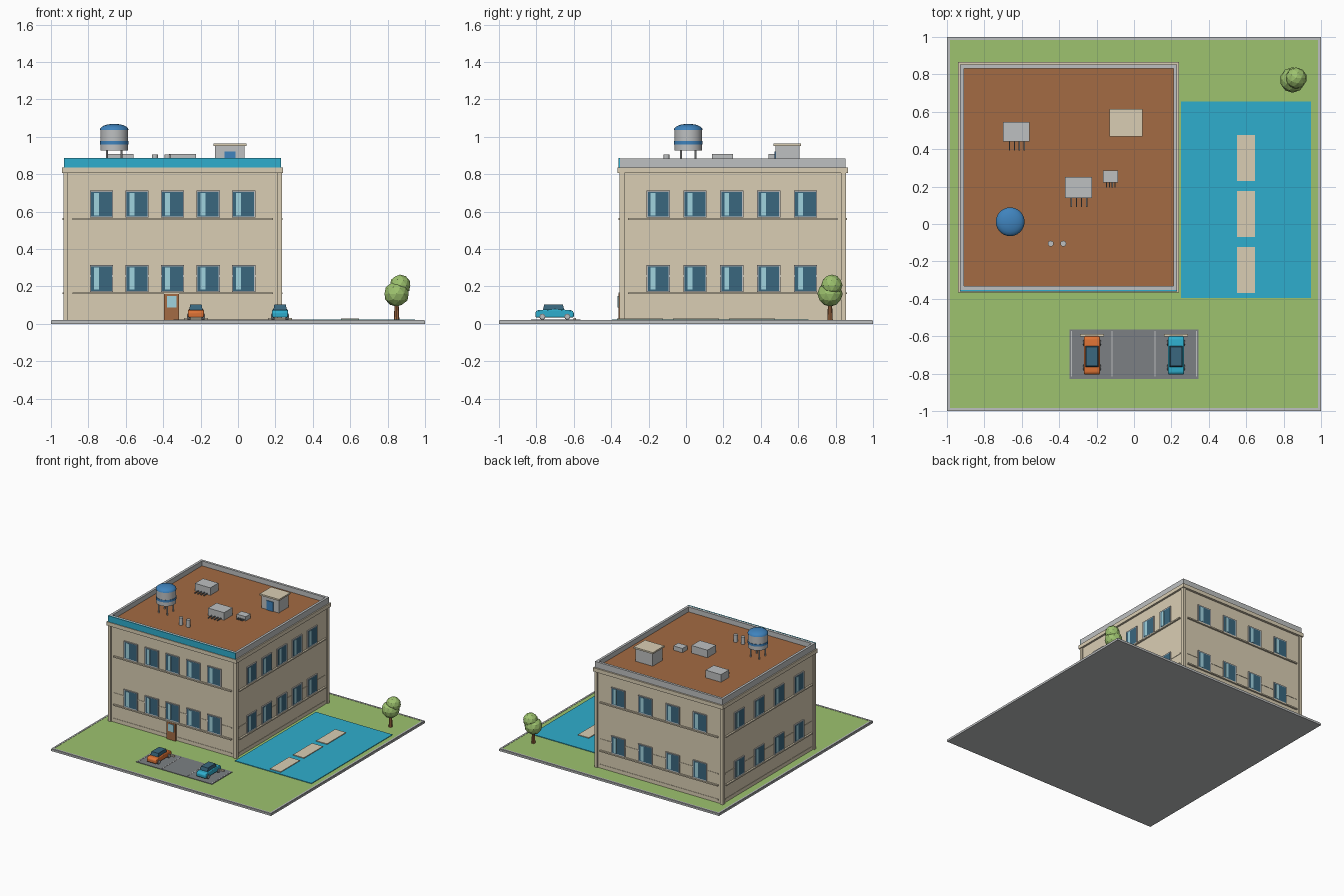
import bpy, bmesh, math
from mathutils import Matrix, Vector

if "Cube" in bpy.data.objects:
    bpy.data.objects.remove(bpy.data.objects["Cube"], do_unlink=True)


def material(name, hex_code):
    rgb = [int(hex_code[i:i + 2], 16) / 255 for i in (0, 2, 4)]
    col = [c / 12.92 if c < 0.04045 else ((c + 0.055) / 1.055) ** 2.4 for c in rgb] + [1]
    m = bpy.data.materials.new(name)
    m.use_nodes = True
    m.diffuse_color = col
    m.node_tree.nodes["Principled BSDF"].inputs["Base Color"].default_value = col
    return m


BEIGE = material("beige plaster", "DACEB4")
TEAL = material("teal", "2FAECD")
BROWN = material("brown", "A36B43")
GREEN = material("green", "9DC26E")
GREY = material("light grey", "BEC0C1")
DARK = material("dark grey", "7C8083")
GLASS = material("dark glass", "3A677E")
PALE = material("pale glass", "A0D3DF")
BLUE = material("blue", "3F83BD")
ORANGE = material("orange", "DE7335")


def finish(name, bm, *mats):
    me = bpy.data.meshes.new(name)
    bmesh.ops.recalc_face_normals(bm, faces=bm.faces)
    bm.to_mesh(me)
    bm.free()
    for m in mats:
        me.materials.append(m)
    ob = bpy.data.objects.new(name, me)
    bpy.context.collection.objects.link(ob)
    return ob


def box(name, x, y, z, mat, taper=1.0):
    """Box from three (min, max) ranges; taper shrinks the top."""
    bm = bmesh.new()
    bmesh.ops.create_cube(bm, size=1)
    mid = [(r[0] + r[1]) / 2 for r in (x, y, z)]
    dim = [r[1] - r[0] for r in (x, y, z)]
    for v in bm.verts:
        k = taper if v.co.z > 0 else 1
        v.co = Vector((mid[0] + v.co.x * dim[0] * k, mid[1] + v.co.y * dim[1] * k,
                       mid[2] + v.co.z * dim[2]))
    return finish(name, bm, mat)


def cylinder(name, at, r, h, mat, sides=16, axis="Z", r2=None):
    bm = bmesh.new()
    bmesh.ops.create_cone(bm, cap_ends=True, segments=sides, radius1=r,
                          radius2=r if r2 is None else r2, depth=h)
    if axis == "X":
        bmesh.ops.rotate(bm, matrix=Matrix.Rotation(math.pi / 2, 3, "Y"), verts=bm.verts)
    bmesh.ops.translate(bm, vec=at, verts=bm.verts)
    return finish(name, bm, mat)


def smooth(ob):
    for o in bpy.context.selected_objects:
        o.select_set(False)
    ob.select_set(True)
    bpy.context.view_layer.objects.active = ob
    bpy.ops.object.shade_smooth_by_angle(angle=math.radians(35))


# Ground slab, lawn and kerb
box("ground_slab", (-1, 1), (-1, 1), (0, 0.014), GREY)
box("lawn", (-0.985, 0.985), (-0.985, 0.985), (0.01, 0.018), GREEN)
for s in (-1, 1):
    a, b = sorted((s * 0.983, s * 0.997))
    box("kerb_side", (a, b), (-0.997, 0.997), (0.01, 0.02), GREY)
    box("kerb_end", (-0.983, 0.983), (a, b), (0.01, 0.02), GREY)

# Building shell
X0, X1, Y0, Y1 = -0.924, 0.224, -0.346, 0.846
box("walls", (X0, X1), (Y0, Y1), (0.015, 0.81), BEIGE)
for x in (X0 - 0.01, X1 - 0.016):
    for y in (Y0 - 0.01, Y1 - 0.016):
        box("corner_pillar", (x, x + 0.026), (y, y + 0.026), (0.015, 0.806), BEIGE)
box("cornice", (-0.94, 0.24), (-0.365, 0.865), (0.805, 0.836), BEIGE)
box("roof", (-0.92, 0.22), (-0.345, 0.845), (0.83, 0.845), BROWN)
PZ = (0.834, 0.885)
for x in (-0.93, 0.21):
    box("parapet_side", (x, x + 0.02), (-0.352, 0.852), PZ, GREY)
for y in (-0.352, 0.832):
    box("parapet_end", (-0.91, 0.21), (y, y + 0.02), PZ, GREY)
box("front_fascia", (-0.93, 0.23), (-0.36, -0.352), (0.836, 0.886), TEAL)

# Wall ledges and thin bands on all four sides
for z, t, out, name in ((0.56, 0.005, 0.014, "ledge"), (0.163, 0.005, 0.014, "ledge"),
                        (0.255, 0.005, 0.003, "band"), (0.045, 0.005, 0.003, "band")):
    zr = (z - t, z + t)
    for a, b in ((Y0 - out, Y0), (Y1, Y1 + out)):
        box(name, (X0 + 0.038, X1 - 0.038), (a, b), zr, BEIGE)
    for a, b in ((X0 - out, X0), (X1, X1 + out)):
        box(name, (a, b), (Y0 + 0.035, Y1 - 0.035), zr, BEIGE)


# Window: frame with recessed glass and a pale reflection strip
def window_mesh():
    bm = bmesh.new()
    bmesh.ops.create_cube(bm, size=1)
    bmesh.ops.scale(bm, vec=(0.125, 0.018, 0.145), verts=bm.verts)
    bm.normal_update()
    face = min(bm.faces, key=lambda f: f.calc_center_median().y)
    bmesh.ops.inset_region(bm, faces=[face], thickness=0.01, depth=-0.002)
    face.material_index = 1
    strip = bmesh.ops.create_cube(bm, size=1)["verts"]
    bmesh.ops.scale(bm, vec=(0.026, 0.003, 0.12), verts=strip)
    bmesh.ops.translate(bm, vec=(-0.027, -0.007, 0), verts=strip)
    for f in {f for v in strip for f in v.link_faces}:
        f.material_index = 2
    return finish("window", bm, GREY, GLASS, PALE)


first = window_mesh()
win = first.data
bpy.data.objects.remove(first)
cx, cy = -0.35, 0.245
walls = (("front", 5, 0.19, cx, Y0, 0), ("right_side", 5, 0.197, X1, cy, 90),
         ("back", 4, 0.248, cx, Y1, 180), ("left_side", 4, 0.258, X0, cy, 270))
for wall, count, step, x, y, deg in walls:
    for z in (0.242, 0.64):
        for i in range(count):
            u = (i - (count - 1) / 2) * step
            ob = bpy.data.objects.new(wall + "_window", win)
            a = math.radians(deg)
            ob.location = (x + u * math.cos(a), y + u * math.sin(a), z)
            ob.rotation_euler.z = a
            bpy.context.collection.objects.link(ob)

# Entrance door
box("front_door", (-0.395, -0.315), (-0.362, Y0), (0.015, 0.16), BROWN)
box("door_glass", (-0.38, -0.33), (-0.366, -0.36), (0.088, 0.148), PALE)

# Water tank
tx, ty = -0.662, 0.012
for i in range(4):
    a = math.pi / 4 + i * math.pi / 2
    cylinder("tank_leg", (tx + 0.055 * math.cos(a), ty + 0.055 * math.sin(a), 0.885),
             0.006, 0.09, GREY, 8)
smooth(cylinder("tank_body", (tx, ty, 0.983), 0.074, 0.115, GREY, 24))
smooth(cylinder("tank_band", (tx, ty, 0.968), 0.077, 0.018, BLUE, 24))
bm = bmesh.new()
bmesh.ops.create_uvsphere(bm, u_segments=24, v_segments=12, radius=1)
bmesh.ops.bisect_plane(bm, geom=bm.verts[:] + bm.edges[:] + bm.faces[:],
                       plane_co=(0, 0, 0), plane_no=(0, 0, -1), clear_outer=True)
bmesh.ops.scale(bm, vec=(0.077, 0.077, 0.032), verts=bm.verts)
bmesh.ops.translate(bm, vec=(tx, ty, 1.037), verts=bm.verts)
smooth(finish("tank_dome", bm, BLUE))

# Rooftop cooling units with pipes on the front
for x, y, top in (((-0.70, -0.56), (0.44, 0.545), 0.907),
                  ((-0.37, -0.225), (0.14, 0.25), 0.907),
                  ((-0.167, -0.085), (0.222, 0.285), 0.88)):
    box("cooling_unit", x, y, (0.845, top), GREY)
    w = x[1] - x[0]
    for i in range(4):
        px = x[0] + w * (0.24 + 0.19 * i)
        box("unit_pipe", (px - 0.003, px + 0.003), (y[0] - w * 0.33, y[0]), (0.85, 0.858), DARK)

# Roof vents
for x in (-0.445, -0.378):
    cylinder("roof_vent", (x, -0.105, 0.875), 0.016, 0.06, GREY, 12)

# Roof access hut
box("roof_hut", (-0.122, 0.036), (0.478, 0.607), (0.84, 0.952), GREY)
box("hut_roof", (-0.13, 0.045), (0.468, 0.616), (0.95, 0.963), BEIGE)
box("hut_door", (-0.072, -0.014), (0.472, 0.48), (0.845, 0.922), BLUE)

# Side court with three pads
box("court", (0.25, 0.945), (-0.395, 0.655), (0.012, 0.023), TEAL)
for y in (-0.37, -0.07, 0.23):
    box("court_pad", (0.55, 0.648), (y, y + 0.247), (0.02, 0.029), BEIGE)

# Parking area
box("parking", (-0.345, 0.345), (-0.83, -0.563), (0.012, 0.022), DARK)
for x in (-0.335, -0.118, 0.112, 0.335):
    box("parking_line", (x - 0.003, x + 0.003), (-0.815, -0.572), (0.02, 0.0235), GREY)
for x in (-0.225, 0.225):
    box("wheel_stop", (x - 0.065, x + 0.065), (-0.602, -0.587), (0.02, 0.032), BEIGE)


# Cars: extruded side profile, tapered glass cabin, four wheels
def car(x, paint):
    side = ((-0.805, 0.034), (-0.806, 0.062), (-0.795, 0.073), (-0.70, 0.078),
            (-0.612, 0.073), (-0.60, 0.062), (-0.60, 0.034))
    bm = bmesh.new()
    face = bm.faces.new([bm.verts.new((x - 0.042, y, z)) for y, z in side])
    ext = bmesh.ops.extrude_face_region(bm, geom=[face])["geom"]
    bmesh.ops.translate(bm, vec=(0.084, 0, 0),
                        verts=[v for v in ext if isinstance(v, bmesh.types.BMVert)])
    body = finish("car_body", bm, paint)
    bev = body.modifiers.new("rounding", "BEVEL")
    bev.width, bev.segments = 0.006, 2
    smooth(body)
    box("car_cabin", (x - 0.036, x + 0.036), (-0.766, -0.65), (0.07, 0.102), GLASS, 0.86)
    for y in (-0.768, -0.635):
        for s in (-1, 1):
            cylinder("car_wheel", (x + s * 0.038, y, 0.038), 0.016, 0.016, DARK, 16, "X")
            cylinder("wheel_hub", (x + s * 0.0445, y, 0.038), 0.011, 0.006, GREY, 12, "X")


car(-0.225, ORANGE)
car(0.225, TEAL)

# Tree
cylinder("tree_trunk", (0.848, 0.77, 0.07), 0.015, 0.11, BROWN, 8, r2=0.01)
for x, y, z, r in ((0.848, 0.77, 0.16, 0.068), (0.867, 0.78, 0.206, 0.057)):
    bm = bmesh.new()
    bmesh.ops.create_icosphere(bm, subdivisions=2, radius=r)
    bmesh.ops.translate(bm, vec=(x, y, z), verts=bm.verts)
    finish("tree_foliage", bm, GREEN)
